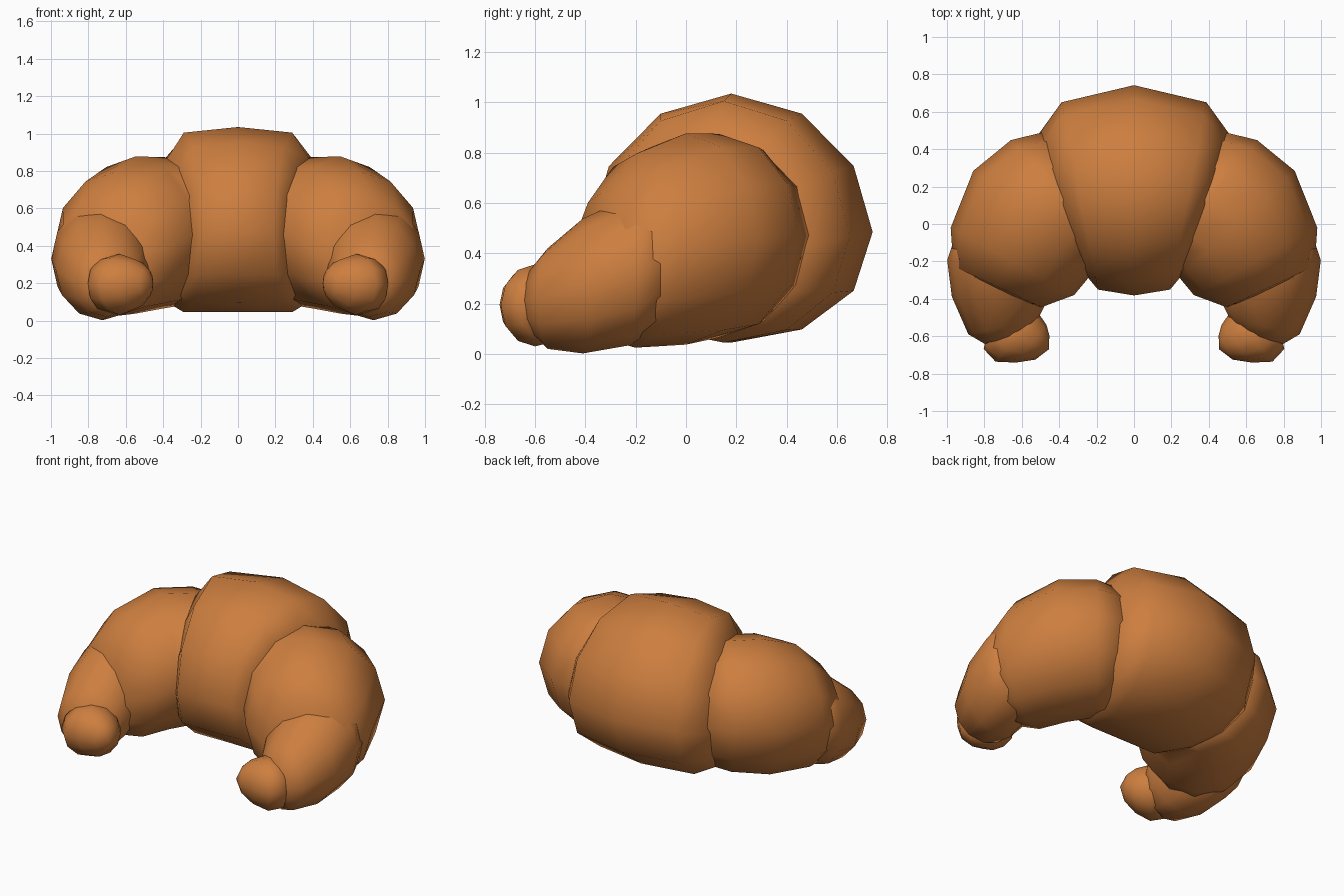
import bpy, bmesh, math

if "Cube" in bpy.data.objects:
    bpy.data.objects.remove(bpy.data.objects["Cube"])

SIDES = 12
crust = bpy.data.materials.new("baked_crust")
crust.diffuse_color = (0.61, 0.21, 0.05, 1)
crust.use_nodes = True
crust.node_tree.nodes["Principled BSDF"].inputs["Base Color"].default_value = crust.diffuse_color


def lobe(name, start, rings, end, side=1, sag=0.0):
    """Skin elliptical rings (x, y, z, plan angle, half width, half height) between two end points."""
    bm = bmesh.new()
    loops = []
    for x, y, z, ang, w, h in rings:
        a = math.radians(ang)
        loop = []
        for i in range(SIDES):
            t = math.tau * i / SIDES
            u = math.sin(t)
            loop.append(bm.verts.new((side * (x + w * u * math.cos(a)),
                                      y + w * u * math.sin(a),
                                      z + h * math.cos(t) - sag * u * u)))
        loops.append(loop)
    for a, b in zip(loops, loops[1:]):
        for i in range(SIDES):
            j = (i + 1) % SIDES
            bm.faces.new((a[i], a[j], b[j], b[i]))
    # close both ends with fans
    for point, loop in ((start, loops[0]), (end, loops[-1])):
        tip = bm.verts.new((side * point[0], point[1], point[2]))
        for i in range(SIDES):
            bm.faces.new((loop[i], loop[(i + 1) % SIDES], tip))
    bmesh.ops.recalc_face_normals(bm, faces=bm.faces)
    for f in bm.faces:
        f.smooth = True
    me = bpy.data.meshes.new(name)
    bm.to_mesh(me)
    bm.free()
    me.materials.append(crust)
    ob = bpy.data.objects.new(name, me)
    bpy.context.collection.objects.link(ob)
    return ob


# Large middle roll, fanned symmetrically about x = 0
half = [(0.29, 0.15, 0.525, 79, 0.51, 0.48), (0.375, 0.095, 0.485, 71, 0.41, 0.387)]
left = [(-x, y, z, 180 - a, w, h) for x, y, z, a, w, h in reversed(half)]
lobe("centre_roll", (-0.45, 0.05, 0.47),
     left + [(0, 0.18, 0.54, 90, 0.562, 0.495)] + half, (0.45, 0.05, 0.47), sag=0.055)

# Paired rolls that shrink along each curved arm
for side, label in ((1, "right"), (-1, "left")):
    lobe(label + "_shoulder_roll", (0.20, 0.15, 0.47),
         [(0.28, 0.14, 0.47, 63, 0.40, 0.385),
          (0.40, 0.13, 0.47, 51, 0.41, 0.405),
          (0.55, 0.0, 0.457, 42.6, 0.42, 0.42),
          (0.65, -0.20, 0.41, 28.6, 0.376, 0.385),
          (0.73, -0.335, 0.35, 25, 0.26, 0.29)],
         (0.74, -0.37, 0.33), side)
    lobe(label + "_arm_roll", (0.76, -0.04, 0.38),
         [(0.76, -0.10, 0.37, 10, 0.20, 0.25),
          (0.75, -0.22, 0.33, 6, 0.25, 0.295),
          (0.725, -0.41, 0.27, 5, 0.25, 0.268),
          (0.70, -0.55, 0.22, -12, 0.19, 0.20),
          (0.67, -0.60, 0.21, -20, 0.13, 0.14)],
         (0.65, -0.63, 0.20), side)
    lobe(label + "_tip", (0.76, -0.48, 0.20),
         [(0.70, -0.54, 0.195, -51, 0.165, 0.15),
          (0.63, -0.60, 0.193, -51, 0.175, 0.163),
          (0.55, -0.64, 0.195, -51, 0.13, 0.132),
          (0.49, -0.66, 0.20, -60, 0.075, 0.08)],
         (0.455, -0.67, 0.20), side)
